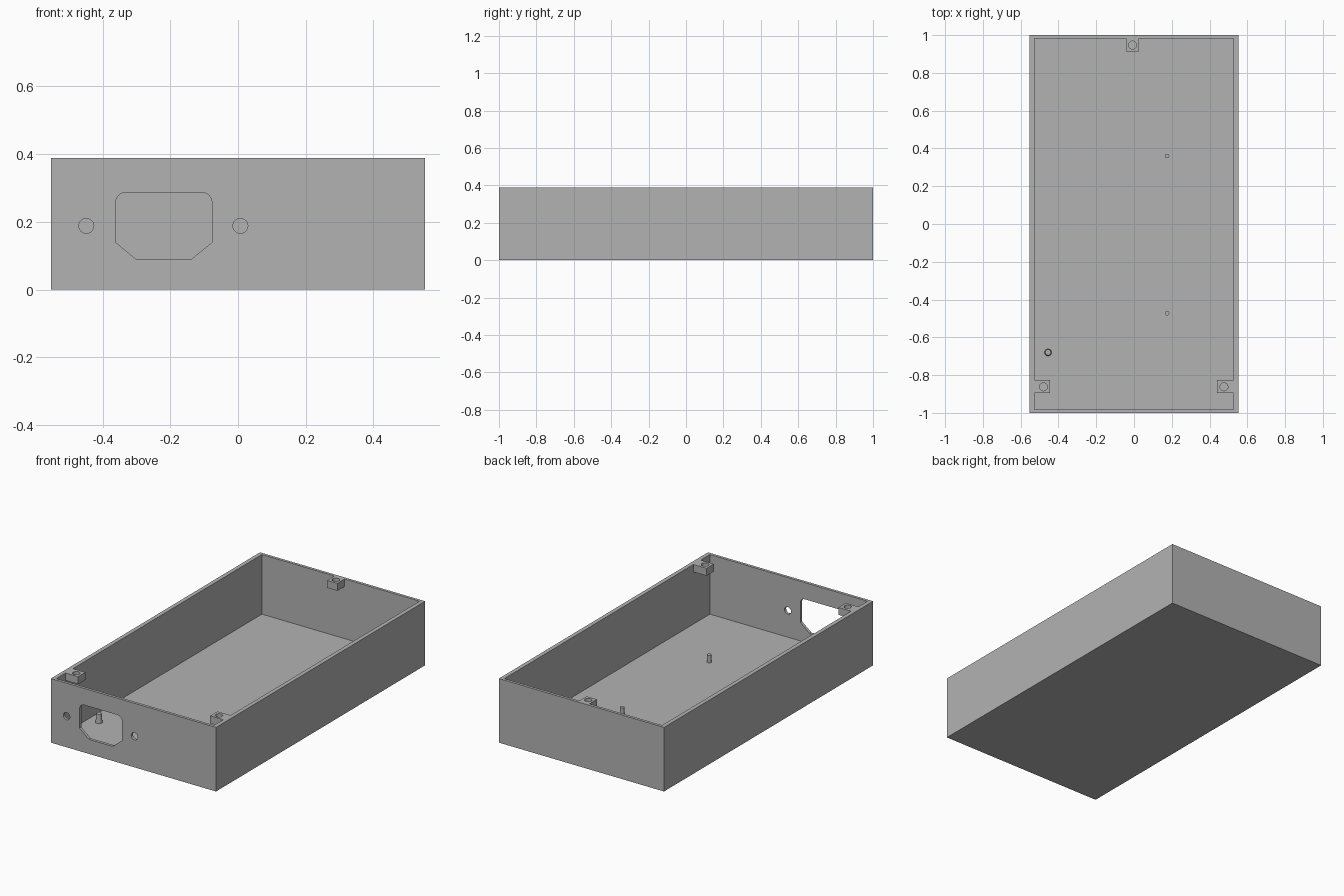
import bpy
import bmesh
import math

cube = bpy.data.objects.get("Cube")
if cube:
    bpy.data.objects.remove(cube, do_unlink=True)

W, L, H = 0.553, 1.0, 0.388      # half width, half length, height
IN_X, IN_Y, FLOOR = 0.528, 0.983, 0.027
TAB_H = 0.045

grey = bpy.data.materials.new("plain grey")
grey.use_nodes = True
colour = (0.45, 0.45, 0.45, 1)
grey.diffuse_color = colour
grey.node_tree.nodes["Principled BSDF"].inputs["Base Color"].default_value = colour


def finish(name, bm):
    bmesh.ops.recalc_face_normals(bm, faces=bm.faces)
    mesh = bpy.data.meshes.new(name)
    bm.to_mesh(mesh)
    bm.free()
    mesh.materials.append(grey)
    obj = bpy.data.objects.new(name, mesh)
    bpy.context.collection.objects.link(obj)
    return obj


def prism(name, points, offset):
    """Extrude a flat outline along an offset."""
    bm = bmesh.new()
    face = bm.faces.new([bm.verts.new(p) for p in points])
    extruded = bmesh.ops.extrude_face_region(bm, geom=[face])["geom"]
    verts = [v for v in extruded if isinstance(v, bmesh.types.BMVert)]
    bmesh.ops.translate(bm, verts=verts, vec=offset)
    return finish(name, bm)


def box(name, x0, x1, y0, y1, z0, z1):
    outline = [(x0, y0, z0), (x1, y0, z0), (x1, y1, z0), (x0, y1, z0)]
    return prism(name, outline, (0, 0, z1 - z0))


def circle(cx, cy, r, n=32):
    turns = [2 * math.pi * i / n for i in range(n)]
    return [(cx + r * math.cos(a), cy + r * math.sin(a)) for a in turns]


def combine(target, other, operation):
    mod = target.modifiers.new("combine", "BOOLEAN")
    mod.operation = operation
    mod.solver = "EXACT"
    mod.object = other
    bpy.context.view_layer.objects.active = target
    bpy.ops.object.modifier_apply(modifier=mod.name)
    bpy.data.objects.remove(other, do_unlink=True)


# Open tray
case = box("case", -W, W, -L, L, 0, H)
combine(case, box("cavity", -IN_X, IN_X, -IN_Y, IN_Y, FLOOR, H + 0.1), "DIFFERENCE")

# Lid screw tabs, flush with the rim
tabs = [
    ("left_tab", 0.44, IN_X + 0.01, -0.895, -0.825, 0.476, -0.862),
    ("right_tab", -IN_X - 0.01, -0.444, -0.895, -0.825, -0.479, -0.862),
    ("back_tab", -0.042, 0.026, 0.913, IN_Y + 0.008, -0.008, 0.947),
]
for name, x0, x1, y0, y1, hx, hy in tabs:
    combine(case, box(name, x0, x1, y0, y1, H - TAB_H, H), "UNION")
    ring = [(x, y, H - TAB_H - 0.02) for x, y in circle(hx, hy, 0.021)]
    combine(case, prism("tab_hole", ring, (0, 0, 0.1)), "DIFFERENCE")

# Power inlet opening: rounded top corners, chamfered bottom corners
left, right, top, r = -0.361, -0.077, 0.287, 0.03
outline = [(left, 0.139), (-0.299, 0.088), (-0.14, 0.088), (right, 0.139)]
for cx, start in ((right - r, 0), (left + r, 90)):
    for step in range(7):
        a = math.radians(start + 15 * step)
        outline.append((cx + r * math.cos(a), top - r + r * math.sin(a)))

# Cut the inlet and its two screw holes through the front wall
for shape in (outline, circle(-0.448, 0.188, 0.022), circle(0.007, 0.188, 0.022)):
    points = [(x, -L - 0.03, z) for x, z in shape]
    combine(case, prism("front_cutter", points, (0, 0.08, 0)), "DIFFERENCE")

# Locating pins on the floor
pins = [
    ("back_pin", 0.175, 0.36, 0.012, 0.012, 0.045),
    ("middle_pin", 0.175, -0.472, 0.012, 0.012, 0.045),
    ("front_pin", -0.455, -0.68, 0.019, 0.015, 0.055),
]
for name, x, y, r_base, r_top, height in pins:
    bm = bmesh.new()
    bmesh.ops.create_cone(bm, cap_ends=True, segments=24, radius1=r_base,
                          radius2=r_top, depth=height)
    bmesh.ops.translate(bm, verts=bm.verts, vec=(x, y, FLOOR + height / 2))
    finish(name, bm)

# Smooth the round parts, keep hard edges
bpy.ops.object.select_all(action="DESELECT")
for obj in bpy.context.scene.objects:
    if obj.type == "MESH":
        obj.select_set(True)
bpy.context.view_layer.objects.active = case
bpy.ops.object.shade_smooth_by_angle(angle=math.radians(30))
